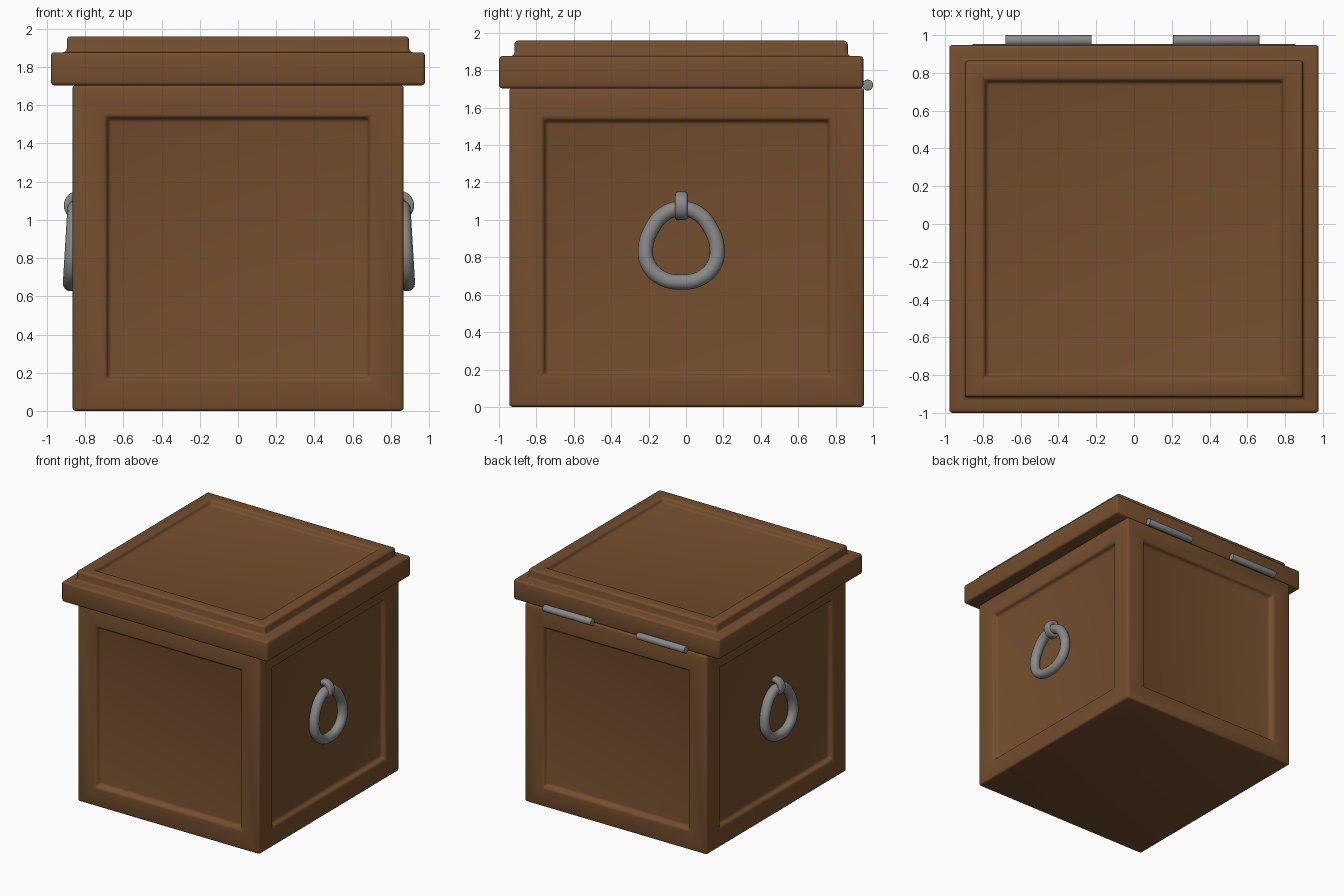
import bpy
import bmesh
import math
from mathutils import Vector, Matrix

if "Cube" in bpy.data.objects:
    bpy.data.objects.remove(bpy.data.objects["Cube"])


def material(name, rgb, roughness):
    m = bpy.data.materials.new(name)
    m.use_nodes = True
    m.diffuse_color = (*rgb, 1)
    bsdf = next(n for n in m.node_tree.nodes if n.type == "BSDF_PRINCIPLED")
    bsdf.inputs["Base Color"].default_value = (*rgb, 1)
    bsdf.inputs["Roughness"].default_value = roughness
    return m


wood = material("brown wood", (0.175, 0.077, 0.027), 0.8)
iron = material("grey iron", (0.25, 0.25, 0.25), 0.6)


def add_object(name, data, mat):
    obj = bpy.data.objects.new(name, data)
    bpy.context.collection.objects.link(obj)
    data.materials.append(mat)
    return obj


def finish(bm, name, mat, bevel):
    bmesh.ops.recalc_face_normals(bm, faces=bm.faces)
    mesh = bpy.data.meshes.new(name)
    bm.to_mesh(mesh)
    bm.free()
    mesh.polygons.foreach_set("use_smooth", [True] * len(mesh.polygons))
    obj = add_object(name, mesh, mat)
    mod = obj.modifiers.new("rounded edges", "BEVEL")
    mod.width = bevel
    mod.segments = 3
    mod.limit_method = "ANGLE"
    mod.angle_limit = math.radians(30)
    return obj


def box(low, high):
    bm = bmesh.new()
    low, high = Vector(low), Vector(high)
    bmesh.ops.create_cube(bm, size=1, matrix=Matrix.Translation((low + high) / 2)
                          @ Matrix.Diagonal((*(high - low), 1)))
    bm.normal_update()
    return bm


def inset(bm, faces, thickness, depth):
    bmesh.ops.inset_individual(bm, faces=faces, thickness=thickness,
                               depth=depth, use_even_offset=True)
    bm.normal_update()


# Chest body with a sunken panel on each of the four sides
bm = box((-0.865, -0.945, 0), (0.866, 0.953, 1.705))
sides = [f for f in bm.faces if abs(f.normal.z) < 0.5]
inset(bm, sides, 0.167, 0)
for face in sides:
    # Upright frame members are a little wider than the rails
    factor = (0.987, 1, 1) if abs(face.normal.y) > 0.5 else (1, 0.98, 1)
    bmesh.ops.scale(bm, vec=factor, verts=face.verts)
inset(bm, sides, 0.012, -0.042)
finish(bm, "chest_body", wood, 0.018)

# Overhanging lid with a raised step and a sunken top panel
bm = box((-0.978, -1.0, 1.703), (0.978, 0.948, 1.876))
top = [f for f in bm.faces if f.normal.z > 0.5]
inset(bm, top, 0.083, 0)
inset(bm, top, 0, 0.082)
inset(bm, top, 0.102, 0)
inset(bm, top, 0.012, -0.042)
finish(bm, "lid", wood, 0.018)

# Hinge barrels along the back
for name, x in (("right_hinge", -0.453), ("left_hinge", 0.435)):
    bm = bmesh.new()
    bmesh.ops.create_cone(bm, cap_ends=True, segments=24, radius1=0.029,
                          radius2=0.029, depth=0.457,
                          matrix=Matrix.Translation((x, 0.971, 1.721))
                          @ Matrix.Rotation(math.pi / 2, 4, "Y"))
    finish(bm, name, iron, 0.003)

# Pull rings and their mounting loops, one pair on each side
HANDLE_X = 0.005
HANDLE_Y = -0.025
half = [(0.11, 0.692), (0.178, 0.765), (0.191, 0.85), (0.16, 0.948), (0.09, 1.033)]
outline = ([(0, 0.667)] + half + [(0, 1.06)]
           + [(-w, z) for w, z in reversed(half)])

for side, s in (("left", 1), ("right", -1)):
    curve = bpy.data.curves.new(side + "_pull_ring", "CURVE")
    curve.dimensions = "3D"
    curve.bevel_depth = 0.041
    curve.bevel_resolution = 5
    curve.resolution_u = 6
    spline = curve.splines.new("BEZIER")
    spline.bezier_points.add(len(outline) - 1)
    spline.use_cyclic_u = True
    for p, (w, z) in zip(spline.bezier_points, outline):
        p.co = (HANDLE_X + s * (0.88 - 0.06 * (z - 0.667)), HANDLE_Y + w, z)
        p.handle_left_type = p.handle_right_type = "AUTO"
    add_object(side + "_pull_ring", curve, iron)

    # Rounded band wrapped around the top of the ring
    bm = bmesh.new()
    steps = 32
    section = [(0.034, -0.033), (0.076, -0.033), (0.076, 0.033), (0.034, 0.033)]
    loops = []
    for i in range(steps):
        a = 2 * math.pi * i / steps
        loops.append([bm.verts.new((HANDLE_X + s * 0.84 + r * math.cos(a),
                                    HANDLE_Y + w, 1.075 + r * math.sin(a)))
                      for r, w in section])
    for i in range(steps):
        a, b = loops[i], loops[(i + 1) % steps]
        for j in range(4):
            k = (j + 1) % 4
            bm.faces.new((a[j], a[k], b[k], b[j]))
    finish(bm, side + "_ring_mount", iron, 0.014)
